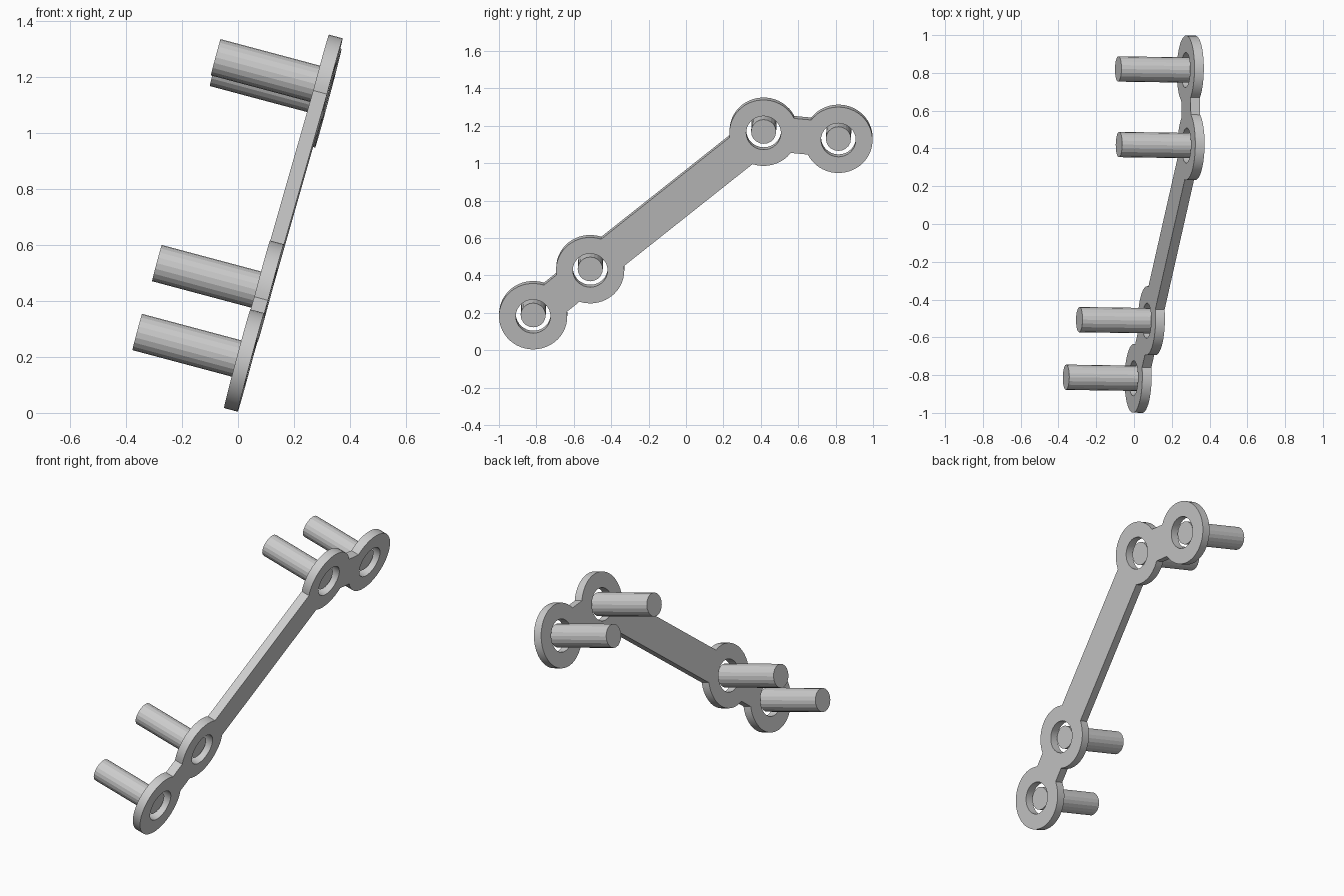
import bpy
from math import asin, atan2, cos, sin, tau
from mathutils import Matrix, Vector

cube = bpy.data.objects.get("Cube")
if cube:
    bpy.data.objects.remove(cube, do_unlink=True)

RING_R, HOLE_R, BAR_HALF, THICK = 0.1825, 0.093, 0.096, 0.051
PIN_R, PIN_LEN, PIN_SIDES = 0.067, 0.395, 20

# Tilted plane of the plate: x = LEAN * z + TWIST * y + OFFSET
LEAN, TWIST, OFFSET = 0.267, 0.015, -0.016
normal = Vector((1, -TWIST, -LEAN)).normalized()
across = Vector((TWIST, 1, 0)).normalized()
upward = normal.cross(across)
frame = Matrix((across, upward, normal)).transposed().to_4x4()
frame.translation = (OFFSET, 0, 0)

# Ring centres as (y, z), from the low end to the high end
ring_yz = [(-0.817, 0.187), (-0.512, 0.433), (0.415, 1.168), (0.815, 1.13)]
centres = []
for y, z in ring_yz:
    local = frame.inverted() @ Vector((LEAN * z + TWIST * y + OFFSET, y, z))
    centres.append(local.to_2d())


def arc(centre, radius, start, span, steps):
    angles = [start + span * i / steps for i in range(steps + 1)]
    return [centre + radius * Vector((cos(a), sin(a))) for a in angles]


def plate_outline():
    """Walk out along the rings and back, joining their arcs by straight bars."""
    route = centres + centres[-2:0:-1]
    gap = asin(BAR_HALF / RING_R)
    points = []
    for i, c in enumerate(route):
        to_prev = route[i - 1] - c
        to_next = route[(i + 1) % len(route)] - c
        start = atan2(to_prev.y, to_prev.x)
        turn = (atan2(to_next.y, to_next.x) - start) % tau or tau
        span = turn - 2 * gap
        steps = max(4, round(span / tau * 48))
        points += arc(c, RING_R, start + gap, span, steps)
    return points


def add_loop(curve, points):
    spline = curve.splines.new('POLY')
    spline.points.add(len(points) - 1)
    for slot, p in zip(spline.points, points):
        slot.co = (p.x, p.y, 0, 1)
    spline.use_cyclic_u = True


# Plate: filled outline with round holes, extruded to thickness
curve = bpy.data.curves.new("plate", 'CURVE')
curve.dimensions = '2D'
curve.fill_mode = 'BOTH'
curve.extrude = THICK / 2
add_loop(curve, plate_outline())
for c in centres:
    add_loop(curve, arc(c, HOLE_R, 0, tau, 32)[:-1])
plate = bpy.data.objects.new("plate", curve)
bpy.context.collection.objects.link(plate)
plate.matrix_world = frame
bpy.ops.object.select_all(action='DESELECT')
plate.select_set(True)
bpy.context.view_layer.objects.active = plate
bpy.ops.object.convert(target='MESH')
bpy.ops.object.shade_smooth_by_angle()

# Pins: one through the centre of each hole, reaching out behind the plate
names = ["lowest_pin", "lower_pin", "upper_pin", "end_pin"]
for name, c in zip(names, centres):
    bpy.ops.mesh.primitive_cylinder_add(vertices=PIN_SIDES, radius=PIN_R, depth=PIN_LEN)
    pin = bpy.context.object
    pin.name = name
    pin.matrix_world = frame @ Matrix.Translation((c.x, c.y, -PIN_LEN / 2))
